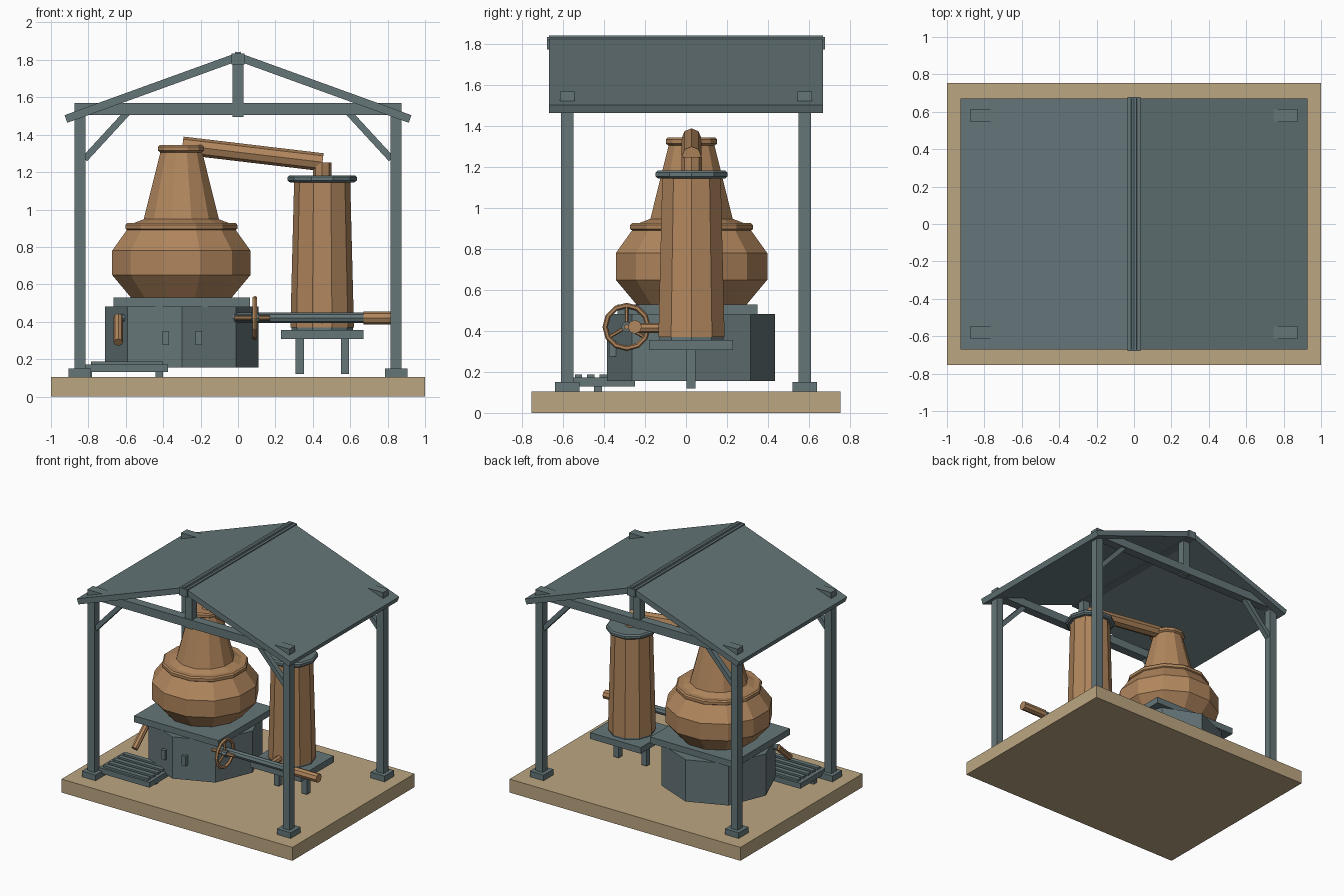
import bpy, bmesh
from math import sin, cos, pi, radians, atan2, hypot
from mathutils import Vector, Matrix

if "Cube" in bpy.data.objects:
    bpy.data.objects.remove(bpy.data.objects["Cube"])


def material(name, rgb):
    m = bpy.data.materials.new(name)
    m.diffuse_color = (*rgb, 1)
    m.use_nodes = True
    m.node_tree.nodes["Principled BSDF"].inputs["Base Color"].default_value = m.diffuse_color
    return m


COPPER = material("copper", (0.44, 0.24, 0.11))
SLATE = material("slate", (0.13, 0.18, 0.19))
SAND = material("sand", (0.50, 0.38, 0.22))


def finish(name, bm, mat):
    bmesh.ops.recalc_face_normals(bm, faces=bm.faces)
    me = bpy.data.meshes.new(name)
    bm.to_mesh(me)
    bm.free()
    me.materials.append(mat)
    ob = bpy.data.objects.new(name, me)
    bpy.context.collection.objects.link(ob)
    return ob


def box(name, x, y, z, mat=SLATE):
    """Box from three (min, max) ranges."""
    bm = bmesh.new()
    c = Vector([(a + b) / 2 for a, b in (x, y, z)])
    s = [b - a for a, b in (x, y, z)]
    bmesh.ops.create_cube(bm, size=1, matrix=Matrix.Translation(c) @ Matrix.Diagonal((*s, 1)))
    return finish(name, bm, mat)


def beam(name, p, q, y, depth, thick, mat=SLATE):
    """Rectangular bar between two (x, z) points, centred on y."""
    bm = bmesh.new()
    dx, dz = q[0] - p[0], q[1] - p[1]
    m = (Matrix.Translation(((p[0] + q[0]) / 2, y, (p[1] + q[1]) / 2))
         @ Matrix.Rotation(-atan2(dz, dx), 4, 'Y')
         @ Matrix.Diagonal((hypot(dx, dz), depth, thick, 1)))
    bmesh.ops.create_cube(bm, size=1, matrix=m)
    return finish(name, bm, mat)


def pipe(name, p, q, r, mat, n=8):
    """Closed prism between two points."""
    p, q = Vector(p), Vector(q)
    m = Matrix.Translation((p + q) / 2) @ (q - p).to_track_quat('Z', 'Y').to_matrix().to_4x4()
    bm = bmesh.new()
    bmesh.ops.create_cone(bm, cap_ends=True, segments=n, radius1=r, radius2=r,
                          depth=(q - p).length, matrix=m)
    return finish(name, bm, mat)


def lathe(name, cx, cy, profile, n, phase, mat):
    """Faceted turned shape from (radius, z) points, capped at both ends."""
    bm = bmesh.new()
    rings = [[bm.verts.new((cx + r * cos(phase + 2 * pi * i / n),
                            cy + r * sin(phase + 2 * pi * i / n), z)) for i in range(n)]
             for r, z in profile]
    for a, b in zip(rings, rings[1:]):
        for i in range(n):
            j = (i + 1) % n
            bm.faces.new((a[i], a[j], b[j], b[i]))
    bm.faces.new(rings[0])
    bm.faces.new(rings[-1])
    return finish(name, bm, mat)


# Base
box("base_slab", (-1, 1), (-0.755, 0.755), (0, 0.105), SAND)

# Shelter frame
for sy in (-1, 1):
    y = sy * 0.58
    for sx in (-1, 1):
        x = sx * 0.845
        box("post", (x - .03, x + .03), (y - .03, y + .03), (.105, 1.53))
        box("post_footing", (x - .06, x + .06), (y - .06, y + .06), (.105, .15))
        beam("corner_brace", (sx * .82, 1.27), (sx * .59, 1.52), y, .04, .035)
    box("tie_beam", (-.875, .875), (y - .035, y + .035), (1.505, 1.57))
    box("king_post", (-.03, .03), (y - .03, y + .03), (1.495, 1.82))

# Roof
for sx in (-1, 1):
    beam("roof_panel", (-sx * .02, 1.824), (sx * .92, 1.484), 0, 1.34, .043)
box("ridge_cap", (-.035, .035), (-.68, .68), (1.775, 1.835))

# Furnace
FX, FY = -0.30, 0.025
lathe("furnace_body", FX, FY, [(.41, .155), (.41, .482)], 8, 0, SLATE)
box("furnace_top", (-.665, .065), (-.335, .35), (.48, .53))
for x in (-.387, -.21):
    box("furnace_door_handle", (x - .017, x + .017), (-.375, -.32), (.275, .35))

# Pot still
PX, PY = -0.303, 0.027
lathe("pot_body", PX, PY, [(.275, .525), (.383, .65), (.383, .78), (.298, .895), (.298, .925)],
      12, radians(15), COPPER)
lathe("pot_rim", PX, PY, [(.295, .888), (.31, .897), (.31, .918), (.3, .928)],
      12, radians(15), COPPER)
lathe("pot_neck", PX, PY, [(.27, .925), (.208, .948), (.115, 1.31)], 12, radians(15), COPPER)
lathe("neck_collar", PX, PY, [(.115, 1.305), (.13, 1.315), (.13, 1.335), (.12, 1.345)],
      12, radians(15), COPPER)

# Lyne arm to the condenser
pipe("lyne_arm", (-.297, PY, 1.342), (.452, PY, 1.253), .048, COPPER)
pipe("condenser_inlet", (.45, PY, 1.15), (.45, PY, 1.25), .05, COPPER)

# Condenser and its stand
CX = 0.45
lathe("condenser", CX, PY, [(.17, .37), (.15, 1.15)], 10, 0, COPPER)
lathe("condenser_top_flange", CX, PY, [(.172, 1.145), (.185, 1.155), (.185, 1.173), (.175, 1.183)],
      10, 0, SLATE)
lathe("condenser_foot_ring", CX, PY, [(.165, .355), (.165, .375)], 10, 0, SLATE)
box("stand_top", (.23, .67), (-.18, .23), (.308, .357))
for x in (.33, .572):
    box("stand_leg", (x - .022, x + .022), (.003, .047), (.12, .31))

# Outlet pipe with branch into the condenser
pipe("outlet_pipe", (-.03, -.25, .42), (.68, -.25, .42), .028, SLATE)
pipe("outlet_spout", (.67, -.25, .42), (.875, -.25, .42), .034, COPPER)
pipe("outlet_branch", (CX, -.25, .415), (CX, -.08, .415), .025, COPPER)

# Valve wheel
WX, WY, WZ = 0.09, -0.29, 0.42
bpy.ops.mesh.primitive_torus_add(major_segments=12, minor_segments=6, major_radius=.105,
                                 minor_radius=.013, location=(WX, WY, WZ),
                                 rotation=(0, pi / 2, 0))
rim = bpy.context.object
rim.name = "valve_wheel_rim"
rim.data.materials.append(COPPER)
for k in range(3):
    a = pi / 2 + k * 2 * pi / 3
    pipe("valve_wheel_spoke", (WX, WY, WZ),
         (WX, WY + .105 * cos(a), WZ + .105 * sin(a)), .009, COPPER, 6)
pipe("valve_wheel_hub", (WX - .018, WY, WZ), (WX + .022, WY, WZ), .026, SLATE)
pipe("valve_stem", (-.02, WY, WZ), (.17, WY, WZ), .013, COPPER)

# Drain spout on the left
pipe("drain_pipe", (-.645, -.22, .42), (-.54, -.2, .42), .02, SLATE)
pipe("drain_spout", (-.64, -.215, .425), (-.64, -.365, .29), .025, COPPER)

# Slatted step in front of the furnace
box("step_frame", (-.815, -.375), (-.56, -.25), (.13, .172))
for i in range(5):
    y = -.525 + i * .06
    box("step_slat", (-.785, -.40), (y - .018, y + .018), (.17, .188))
for x in (-.80, -.42):
    box("step_foot", (x - .02, x + .02), (-.45, -.41), (.105, .135))
